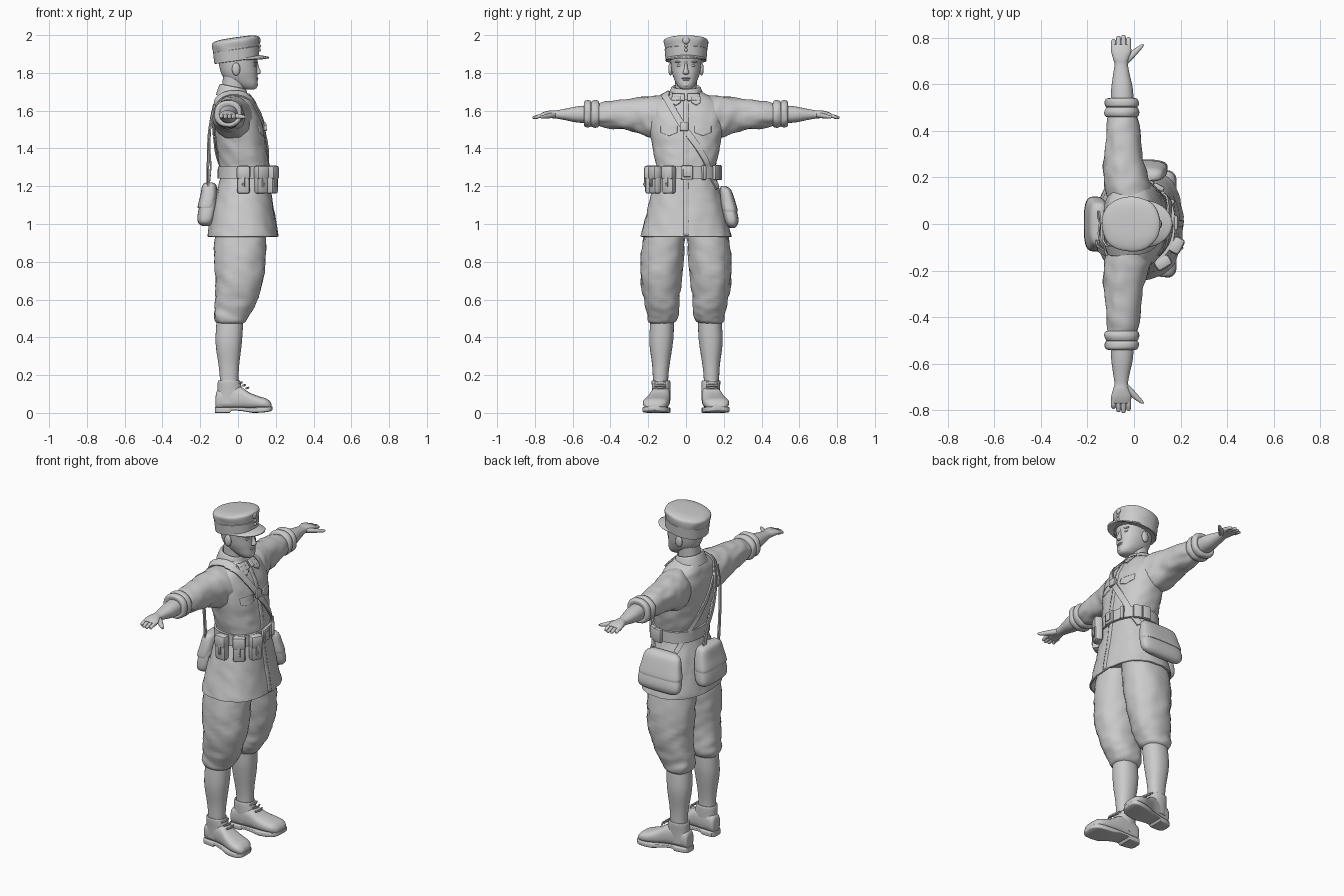
import bpy, bmesh, math
from mathutils import Vector, Matrix, noise
from mathutils.bvhtree import BVHTree

mat = bpy.data.materials.new("plain_grey")
mat.diffuse_color = (0.6, 0.6, 0.6, 1)
AX = {'x': (2, 0, 1), 'y': (0, 2, 1), 'z': (0, 1, 2)}
BOTH = (1, -1)


def finish(name, bm, angle=40):
    bmesh.ops.recalc_face_normals(bm, faces=bm.faces)
    me = bpy.data.meshes.new(name)
    bm.to_mesh(me)
    bm.free()
    me.materials.append(mat)
    ob = bpy.data.objects.new(name, me)
    bpy.context.collection.objects.link(ob)
    bpy.ops.object.select_all(action='DESELECT')
    ob.select_set(True)
    bpy.context.view_layer.objects.active = ob
    bpy.ops.object.shade_smooth_by_angle(angle=math.radians(angle))
    return ob


def spline(rows, steps):
    """Catmull-Rom resampling of a list of tuples."""
    r = [Vector(p) for p in rows]
    out = []
    for i in range(len(r) - 1):
        a, b, c, d = r[max(i - 1, 0)], r[i], r[i + 1], r[min(i + 2, len(r) - 1)]
        for k in range(steps):
            t = k / steps
            out.append(b + (c - a) * (t / 2) + (a * 2 - b * 5 + c * 4 - d) * (t * t / 2)
                       + (b * 3 - a - c * 3 + d) * (t ** 3 / 2))
    return out + [r[-1]]


def loft(name, axis, rows, power=2.2, n=36, steps=4, wrinkle=0, shear=0, sides=None):
    """Skin superellipse rings; each row is position, then low/high bounds on the two other axes."""
    for s in sides or (1,):
        bm, rings = bmesh.new(), []
        for t, u0, u1, v0, v1 in spline(rows, steps):
            ring = []
            for k in range(n):
                a = 2 * math.pi * k / n
                c, d = math.cos(a), math.sin(a)
                u = (u0 + u1) / 2 + (u1 - u0) / 2 * math.copysign(abs(c) ** (2 / power), c)
                v = (v0 + v1) / 2 + (v1 - v0) / 2 * math.copysign(abs(d) ** (2 / power), d)
                uvt = (u, v, t)
                # order the three numbers as x, y, z
                p = Vector((t, u, v)) if axis == 'x' else Vector((u, t, v)) if axis == 'y' else Vector(uvt)
                if wrinkle:
                    w = noise.noise(Vector((p.x * 14, p.y * 18, p.z * 24 + p.x * 12)))
                    p += Vector((c, d, 0) if axis == 'z' else (c, 0, d)) * w * wrinkle
                p.z += shear * p.x
                p.y *= s
                ring.append(bm.verts.new(p))
            rings.append(ring)
        for a, b in zip(rings, rings[1:]):
            for k in range(n):
                bm.faces.new((a[k], a[(k + 1) % n], b[(k + 1) % n], b[k]))
        bm.faces.new(rings[0])
        bm.faces.new(rings[-1])
        ob = finish(name + ({1: "_left", -1: "_right"}[s] if sides else ""), bm)
    return ob


def ball(name, loc, size, sides=None):
    for s in sides or (1,):
        bm = bmesh.new()
        m = Matrix.Translation((loc[0], loc[1] * s, loc[2])) @ Matrix.Diagonal((*size, 1))
        bmesh.ops.create_uvsphere(bm, u_segments=16, v_segments=10, radius=1, matrix=m)
        finish(name + ({1: "_left", -1: "_right"}[s] if sides else ""), bm)


def box(name, loc, size, turn=0, tilt=0, bevel=0.008):
    bm = bmesh.new()
    bmesh.ops.create_cube(bm, size=1, matrix=Matrix.Diagonal((*size, 1)))
    bmesh.ops.bevel(bm, geom=bm.edges[:], offset=bevel, segments=2, affect='EDGES', profile=0.5)
    bm.transform(Matrix.Translation(loc) @ Matrix.Rotation(turn, 4, 'Z') @ Matrix.Rotation(tilt, 4, 'Y'))
    return finish(name, bm)


# --- Tunic: body with flared skirt, hem turned inwards ---
torso = loft("tunic", 'z', [
    (1.715, -.085, .025, -.06, .06), (1.695, -.10, .045, -.09, .09), (1.67, -.113, .065, -.14, .14),
    (1.64, -.122, .085, -.185, .185), (1.58, -.13, .113, -.20, .20), (1.50, -.125, .135, -.195, .195),
    (1.42, -.115, .148, -.18, .18), (1.35, -.105, .16, -.168, .168), (1.29, -.095, .165, -.155, .155),
    (1.24, -.095, .165, -.16, .16), (1.15, -.12, .178, -.185, .185), (1.05, -.142, .192, -.212, .212),
    (.945, -.16, .21, -.238, .238), (.935, -.16, .21, -.238, .238), (.937, -.15, .20, -.228, .228),
    (1.0, -.13, .18, -.205, .205)], power=2.35, n=64, wrinkle=.006)
loft("sleeve", 'y', [
    (.08, -.10, .07, 1.47, 1.675), (.15, -.125, .075, 1.45, 1.68), (.20, -.13, .062, 1.455, 1.675),
    (.26, -.13, .045, 1.485, 1.668), (.35, -.122, .03, 1.50, 1.66), (.42, -.118, .02, 1.51, 1.648),
    (.48, -.11, .01, 1.525, 1.635)], wrinkle=.009, sides=BOTH)
loft("rolled_cuff", 'y', [
    (.458, -.10, .0, 1.535, 1.625), (.462, -.122, .018, 1.515, 1.65), (.48, -.128, .024, 1.508, 1.657),
    (.497, -.122, .018, 1.513, 1.652), (.502, -.118, .014, 1.517, 1.648), (.51, -.125, .021, 1.512, 1.655),
    (.53, -.125, .02, 1.512, 1.655), (.54, -.115, .01, 1.522, 1.645), (.538, -.10, -.0, 1.535, 1.63)],
    wrinkle=.004, sides=BOTH)

# --- Arms and hands ---
loft("forearm", 'y', [
    (.50, -.10, .0, 1.532, 1.63), (.58, -.098, -.005, 1.538, 1.622), (.64, -.09, -.018, 1.55, 1.61),
    (.685, -.084, -.026, 1.558, 1.602), (.71, -.09, -.022, 1.56, 1.602), (.74, -.098, -.012, 1.562, 1.597),
    (.765, -.098, -.014, 1.56, 1.588), (.772, -.09, -.02, 1.565, 1.583)], sides=BOTH)
for i, tip in enumerate((.795, .808, .812, .803)):
    x = -.088 + i * .0215
    loft("finger_%d" % (i + 1), 'y', [
        (.75, x - .011, x + .011, 1.563, 1.587), (.78, x - .0105, x + .0105, 1.56, 1.58),
        (tip - .006, x - .009, x + .009, 1.556, 1.572), (tip, x - .004, x + .004, 1.56, 1.568)],
        n=12, steps=3, sides=BOTH)
loft("thumb", 'y', [
    (.69, -.05, -.025, 1.565, 1.59), (.715, -.045, .0, 1.56, 1.588), (.74, -.015, .022, 1.558, 1.582),
    (.762, .015, .04, 1.558, 1.576), (.772, .03, .042, 1.562, 1.572)], n=14, sides=BOTH)

# --- Breeches, stockings, boots ---
loft("breeches", 'z', [
    (1.08, -.11, .14, -.005, .18), (.93, -.125, .15, .006, .225), (.82, -.125, .147, .012, .238),
    (.72, -.12, .138, .022, .24), (.63, -.12, .115, .032, .23), (.56, -.127, .088, .036, .215),
    (.515, -.13, .06, .04, .208), (.485, -.122, .04, .05, .20), (.472, -.105, .02, .07, .185)],
    wrinkle=.009, sides=BOTH)
loft("stocking", 'z', [
    (.53, -.11, .03, .065, .185), (.42, -.118, .024, .065, .193), (.35, -.117, .018, .072, .192),
    (.26, -.104, .007, .086, .18), (.20, -.097, .003, .093, .176), (.14, -.095, .0, .095, .175)], sides=BOTH)
loft("boot_shaft", 'z', [
    (.05, -.112, .03, .085, .175), (.11, -.108, .025, .083, .178), (.165, -.107, .012, .083, .182),
    (.172, -.10, .006, .09, .176), (.165, -.095, .0, .095, .17)], sides=BOTH)
loft("boot_foot", 'x', [
    (-.118, .105, .15, .03, .09), (-.108, .088, .165, .02, .12), (-.05, .083, .175, .02, .145),
    (.01, .083, .188, .02, .14), (.06, .085, .208, .02, .108), (.11, .09, .226, .02, .088),
    (.15, .102, .226, .02, .076), (.172, .125, .212, .02, .058), (.178, .15, .195, .025, .042)],
    power=2.6, sides=BOTH)
loft("boot_sole", 'x', [
    (-.122, .108, .148, .0, .03), (-.11, .085, .168, .0, .03), (-.045, .083, .178, .0, .03),
    (-.035, .083, .179, .012, .03), (.02, .083, .195, .01, .03), (.08, .084, .22, .0, .03),
    (.15, .098, .23, .004, .032), (.175, .125, .215, .01, .034), (.182, .15, .195, .015, .033)],
    power=7, steps=2, sides=BOTH)
for i in range(3):
    loft("boot_lace_%d" % (i + 1), 'y', [
        (.105, .004 + i * .017, .014 + i * .017, .155 - i * .015, .165 - i * .015),
        (.135, .014 + i * .018, .024 + i * .018, .155 - i * .014, .167 - i * .014),
        (.168, .004 + i * .017, .014 + i * .017, .155 - i * .015, .165 - i * .015)], n=8, sides=BOTH)

# --- Neck, head and face ---
loft("neck", 'z', [(1.62, -.10, .03, -.065, .065), (1.70, -.085, .035, -.057, .057),
                   (1.78, -.08, .04, -.058, .058)])
loft("head", 'z', [
    (1.712, .045, .085, -.018, .018), (1.72, .015, .098, -.034, .034), (1.74, -.02, .104, -.05, .05),
    (1.77, -.07, .103, -.064, .064), (1.80, -.09, .102, -.074, .074), (1.84, -.10, .10, -.08, .08),
    (1.88, -.105, .105, -.082, .082), (1.93, -.10, .10, -.08, .08)], power=2.25)
loft("nose", 'z', [(1.792, .09, .106, -.01, .01), (1.798, .085, .119, -.017, .017),
                   (1.812, .085, .119, -.013, .013), (1.835, .08, .109, -.008, .008),
                   (1.86, .08, .105, -.008, .008)], n=16)
ball("upper_lip", (.099, 0, 1.772), (.009, .023, .005))
ball("lower_lip", (.098, 0, 1.763), (.009, .019, .005))
ball("chin", (.092, 0, 1.737), (.015, .022, .014))
ball("eye", (.085, .033, 1.838), (.011, .016, .007), BOTH)
ball("eyebrow", (.087, .035, 1.858), (.012, .024, .006), BOTH)
ball("ear", (-.01, .082, 1.82), (.022, .012, .034), BOTH)

# --- Cap: crown, band, visor, badge ---
loft("cap_crown", 'z', [
    (1.865, -.115, .10, -.10, .10), (1.87, -.123, .108, -.106, .106), (1.92, -.13, .108, -.11, .11),
    (1.965, -.138, .112, -.118, .118), (1.98, -.128, .104, -.108, .108), (1.988, -.09, .075, -.075, .075),
    (1.99, -.03, .03, -.03, .03)], shear=.14, n=48, wrinkle=.004)
loft("cap_band", 'z', [(1.866, -.125, .111, -.108, .108), (1.926, -.132, .113, -.113, .113),
                       (1.93, -.125, .106, -.106, .106)], shear=.14, n=48, steps=1)
bm = bmesh.new()
rows = []
for j in range(7):
    f = j / 6
    row = []
    for i in range(25):
        a = math.radians(-82 + 164 * i / 24)
        reach = .065 * f * math.cos(a) ** .6
        y = .106 * math.sin(a)
        row.append(bm.verts.new((.10 * math.cos(a) + reach, y, 1.897 - 1.2 * y * y - .012 * f)))
    rows.append(row)
for a, b in zip(rows, rows[1:]):
    for i in range(24):
        bm.faces.new((a[i], a[i + 1], b[i + 1], b[i]))
visor = finish("cap_visor", bm)
visor.modifiers.new("thickness", 'SOLIDIFY').thickness = .008
ball("cap_badge", (.112, 0, 1.972), (.007, .018, .018))
for i in range(2):
    ball("cap_button_%d" % (i + 1), (.114, 0, 1.943 - i * .022), (.007, .009, .009))

# --- Surface sampling for things lying on the tunic ---
verts, polys = [], []
for nm in ("tunic", "sleeve_left", "sleeve_right"):
    me, o = bpy.data.objects[nm].data, len(verts)
    verts += [v.co.copy() for v in me.vertices]
    polys += [[o + i for i in p.vertices] for p in me.polygons]
tree = BVHTree.FromPolygons(verts, polys)


def on_body(p, lift):
    c = Vector((.02, 0, min(p.z, 1.5)))
    d = (p - c).normalized()
    hit = tree.ray_cast(c + d * .7, -d)[0]
    return hit + d * lift, d


def patch(name, y0, y1, z0, z1, lift=.005, ny=8, nz=10, drop=0, front=1):
    """Thin cloth panel laid on the tunic front; drop makes a pointed lower edge."""
    bm, rows = bmesh.new(), []
    for j in range(nz + 1):
        row = []
        for i in range(ny + 1):
            f = i / ny
            z = z1 + (z0 - drop * (1 - abs(2 * f - 1)) - z1) * j / nz
            hit = tree.ray_cast(Vector((1, y0 + (y1 - y0) * f, z)), Vector((-1, 0, 0)))[0]
            row.append(bm.verts.new(hit + Vector((lift, 0, 0))))
        rows.append(row)
    for a, b in zip(rows, rows[1:]):
        for i in range(ny):
            bm.faces.new((a[i], a[i + 1], b[i + 1], b[i]))
    finish(name, bm).modifiers.new("thickness", 'SOLIDIFY').thickness = .008


def strap(name, pts, width=.03, snap=True, thick=.008):
    path = spline(pts, 10)
    path = [on_body(p, .007) if snap else (p, Vector((p.x, p.y * .4, 0)).normalized()) for p in path]
    bm, rings = bmesh.new(), []
    for i, (p, d) in enumerate(path):
        t = path[min(i + 1, len(path) - 1)][0] - path[max(i - 1, 0)][0]
        w = t.cross(d).normalized() * width / 2
        h = w.cross(t).normalized() * thick / 2
        rings.append([bm.verts.new(p + a * w + b * h) for a, b in ((1, 1), (-1, 1), (-1, -1), (1, -1))])
    for a, b in zip(rings, rings[1:]):
        for k in range(4):
            bm.faces.new((a[k], a[(k + 1) % 4], b[(k + 1) % 4], b[k]))
    bm.faces.new(rings[0])
    bm.faces.new(rings[-1])
    finish(name, bm)


# --- Tunic details ---
patch("front_placket", -.012, .014, .94, 1.66, lift=.003, ny=3, nz=50)
for s, side in ((1, "left"), (-1, "right")):
    patch("chest_flap_" + side, s * .045, s * .135, 1.485, 1.52, lift=.003, drop=.018)
    patch("collar_point_" + side, s * .008, s * .075, 1.655, 1.69, lift=.012, drop=.0)
    patch("collar_tip_" + side, s * .03, s * .078, 1.645, 1.675, lift=.012, drop=.015)
loft("collar", 'z', [(1.66, -.118, .065, -.10, .10), (1.70, -.105, .05, -.085, .085),
                     (1.722, -.095, .042, -.073, .073), (1.715, -.085, .034, -.063, .063),
                     (1.69, -.085, .034, -.063, .063)], shear=-.2, n=40)

# --- Belt with buckle and cartridge pouches ---
loft("belt", 'z', [(1.24, -.10, .17, -.163, .163), (1.24, -.108, .178, -.171, .171),
                   (1.305, -.107, .177, -.17, .17), (1.305, -.098, .168, -.16, .16)], power=2.35, n=64, steps=1)
box("buckle", (.18, .005, 1.272), (.018, .065, .075))
box("buckle_plate", (.188, .005, 1.272), (.012, .04, .045), bevel=.004)


def around(y_ang, z, out):
    a = math.radians(y_ang)
    return Vector((.035 + (.143 + out) * math.cos(a), (.171 + out) * math.sin(a), z)), a


for i, ang in enumerate((-28, -58, -92)):
    for part, z, out, size in (("body", 1.228, .022, (.045, .068, .135)), ("flap", 1.272, .025, (.052, .074, .075)),
                               ("strap", 1.235, .046, (.01, .016, .08)), ("stud", 1.21, .05, (.012, .012, .012))):
        p, a = around(ang, z, out)
        box("pouch_%s_%d" % (part, i + 1), p, size, a, bevel=min(size) * .3)
for i, ang in enumerate((32, 62, 80)):
    p, a = around(ang, 1.272, .008)
    box("belt_keeper_%d" % (i + 1), p, (.024, .022 if i == 0 else .05, .08), a)

# --- Bags at the back and the left hip, each with a flap ---
loft("back_bag", 'z', [
    (1.215, -.165, -.135, -.06, .06), (1.20, -.182, -.115, -.085, .085), (1.12, -.20, -.11, -.108, .108),
    (1.04, -.215, -.12, -.118, .118), (1.005, -.21, -.135, -.11, .11), (.99, -.19, -.15, -.08, .08)], power=3.2)
loft("back_bag_flap", 'z', [
    (1.22, -.168, -.135, -.065, .065), (1.205, -.188, -.115, -.09, .09), (1.15, -.2, -.11, -.107, .107),
    (1.09, -.214, -.12, -.117, .117), (1.086, -.2, -.13, -.107, .107)], power=3.2)
loft("hip_bag", 'z', [
    (1.195, -.07, .08, .185, .21), (1.18, -.10, .115, .18, .232), (1.10, -.12, .135, .185, .26),
    (1.03, -.13, .145, .20, .278), (.995, -.12, .135, .215, .272), (.98, -.09, .105, .23, .258)], power=3.2)
loft("hip_bag_flap", 'z', [
    (1.20, -.075, .085, .185, .213), (1.18, -.105, .12, .18, .239), (1.12, -.119, .134, .182, .261),
    (1.07, -.128, .143, .19, .274), (1.066, -.115, .13, .2, .264)], power=3.2)

# --- Straps over the right shoulder ---
strap("front_strap", [(.0, -.125, 1.70), (.08, -.10, 1.66), (.13, -.03, 1.54), (.15, .06, 1.41),
                      (.15, .13, 1.30), (.11, .19, 1.19)], .034)
box("strap_buckle", on_body(Vector((.14, -.01, 1.515)), .012)[0], (.016, .045, .045), tilt=-.1, bevel=.004)
strap("shoulder_strap", [(.05, -.115, 1.69), (-.01, -.118, 1.71), (-.08, -.11, 1.67), (-.13, -.095, 1.60)], .045)
strap("back_strap", [(-.125, -.10, 1.63), (-.147, -.07, 1.52), (-.15, -.035, 1.40), (-.145, .01, 1.30),
                     (-.155, .05, 1.20)], .026, snap=False)
strap("back_strap_outer", [(-.12, -.125, 1.63), (-.15, -.11, 1.50), (-.158, -.095, 1.35), (-.16, -.08, 1.20)],
      .026, snap=False)
strap("hip_strap", [(-.125, -.085, 1.60), (-.13, -.01, 1.46), (-.11, .10, 1.32), (-.06, .2, 1.19)], .026)
